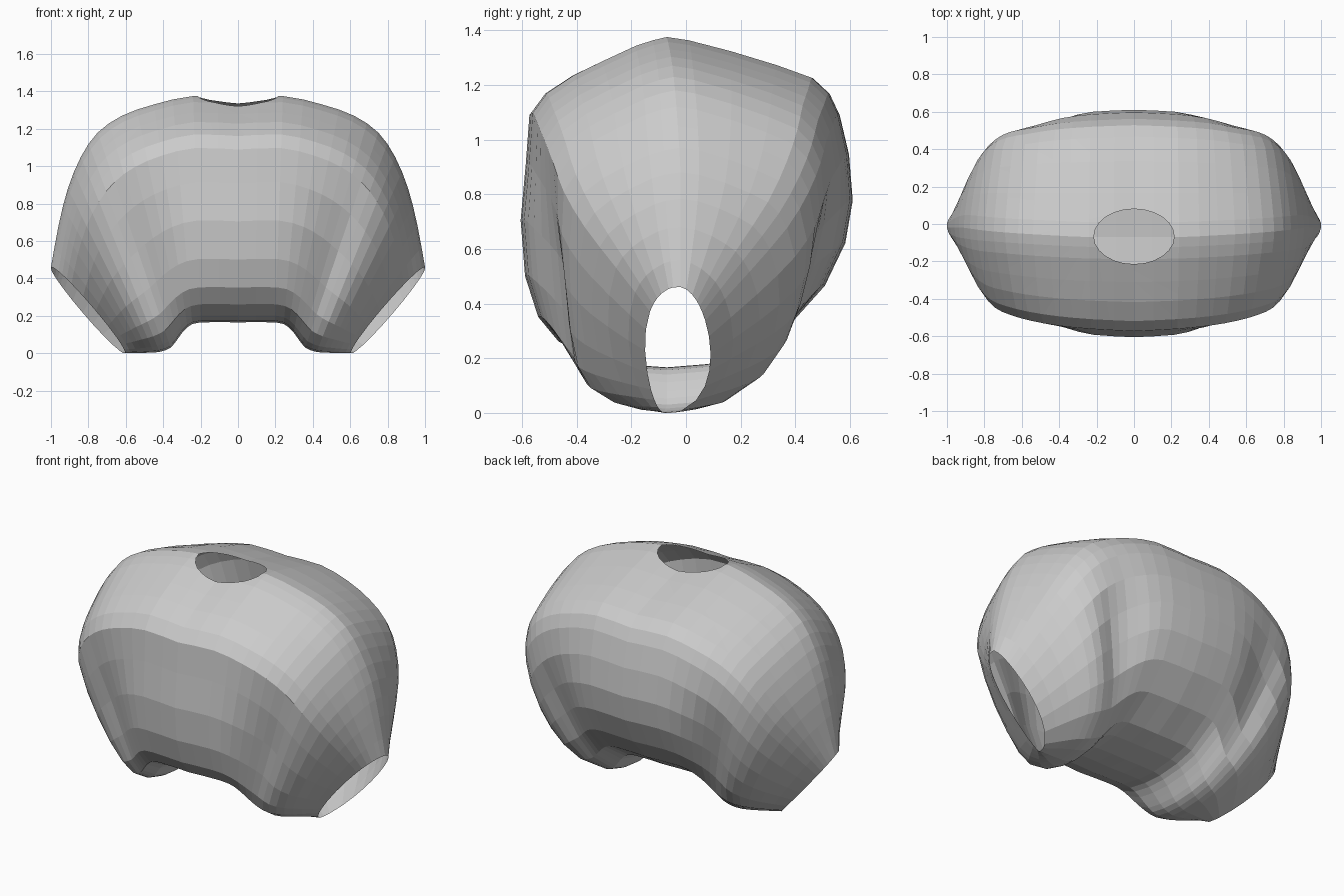
import bpy, bmesh, math
from mathutils import Vector

if "Cube" in bpy.data.objects:
    bpy.data.objects.remove(bpy.data.objects["Cube"])

# Stations from the middle to a side opening:
# bottom x,z | top x,z | front y, back y | bottom and top centre y | roundness | fold depth
STATIONS = [
    (0.00, .165, 0.00, 1.365, -.605, .61, -.07, -.07, 0.0, 0),
    (0.20, .165, 0.24, 1.375, -.592, .60, -.07, -.07, 0.0, 0),
    (0.27, .140, 0.45, 1.330, -.575, .585, -.07, -.06, 0.03, .04),
    (0.32, .080, 0.62, 1.270, -.55, .56, -.07, -.05, 0.06, .12),
    (0.36, .030, 0.75, 1.180, -.52, .54, -.07, -.04, 0.12, .17),
    (0.42, .007, 0.84, 1.050, -.485, .50, -.08, -.03, 0.25, .11),
    (0.48, .003, 0.91, 0.880, -.41, .42, -.08, -.02, 0.45, .06),
    (0.54, .001, 0.96, 0.680, -.29, .275, -.08, -.02, 0.75, .02),
    (0.605, .00, 1.00, 0.460, -.15, .09, -.08, -.02, 1.0, 0),
]
# Half profiles: (outward fraction, height fraction), bottom to top
BACK = [(0, 0), (.22, .01), (.4, .035), (.66, .13), (.85, .25), (.96, .38), (1, .51),
        (.98, .65), (.93, .77), (.88, .83), (.79, .877), (.6, .915), (.35, .957), (.12, .99)]
FRONT = [(0, 1), (.1, .99), (.22, .973), (.45, .927), (.65, .885), (.84, .83), (.94, .77),
         (.965, .62), (1, .45), (.97, .28), (.88, .155), (.74, .08), (.5, .03), (.25, .008)]


def smooth(rows, steps=2):
    """Catmull-Rom refinement of the station rows."""
    out = []
    for i in range(len(rows) - 1):
        p0, p1, p2 = rows[max(i - 1, 0)], rows[i], rows[i + 1]
        p3 = rows[min(i + 2, len(rows) - 1)]
        for k in range(steps):
            t = k / steps
            out.append([.5 * (2 * b + (c - a) * t + (2 * a - 5 * b + 4 * c - d) * t * t
                              + (3 * b - a - 3 * c + d) * t ** 3)
                        for a, b, c, d in zip(p0, p1, p2, p3)])
    return out + [list(rows[-1])]


def ring(row, side):
    """One closed cross-section lying between the bottom and top paths."""
    bx, bz, tx, tz, yf, yb, cb, ct, rnd, fold = row
    pts = []
    for half, ext, sgn in ((BACK, yb, 1), (FRONT, yf, -1)):
        for out, v in half:
            ellipse = 2 * math.sqrt(v * (1 - v))
            out = out + (ellipse - out) * rnd
            out *= 1 - fold * math.sin(math.pi * min(v / .7, 1))
            yc = cb + (ct - cb) * v
            # the side openings face slightly forwards
            skew = .03 * sgn * ellipse * max(0, rnd) ** 3
            pts.append((side * (bx + (tx - bx) * v + .75 * skew), yc + (ext - yc) * out,
                        max(0, bz + (tz - bz) * v - .66 * skew)))
    return pts


# Body shell: lofted from the left opening to the right opening
rows = smooth(STATIONS)
sections = [ring(r, -1) for r in reversed(rows[1:])] + [ring(r, 1) for r in rows]
bm = bmesh.new()
loops = [[bm.verts.new(p) for p in s] for s in sections]
n = len(loops[0])
for a, b in zip(loops, loops[1:]):
    for j in range(n):
        k = (j + 1) % n
        bm.faces.new((a[j], b[j], b[k], a[k]))

# Oval top opening: trim by tangent planes, then remove what is inside
cx, cy, rx, ry, sides = 0, -.067, .213, .146, 24
inside = [f for f in bm.faces if f.calc_center_median().z > 1.1]
for i in range(sides):
    ang = 2 * math.pi * (i + .5) / sides
    normal = Vector((math.cos(ang) / rx, math.sin(ang) / ry, 0))
    point = Vector((cx + rx * math.cos(ang), cy + ry * math.sin(ang), 0))
    geom = set(inside)
    for f in inside:
        geom.update(f.edges)
        geom.update(f.verts)
    res = bmesh.ops.bisect_plane(bm, geom=list(geom), dist=1e-5,
                                 plane_co=point, plane_no=normal)
    faces = {g for g in res['geom'] if isinstance(g, bmesh.types.BMFace)}
    inside = [f for f in faces if (f.calc_center_median() - point).dot(normal) < 0]
bmesh.ops.delete(bm, geom=inside, context='FACES')

bmesh.ops.recalc_face_normals(bm, faces=bm.faces[:])
side_face = max(bm.faces, key=lambda f: f.calc_center_median().y)
if side_face.normal.y < 0:
    bmesh.ops.reverse_faces(bm, faces=bm.faces[:])
mesh = bpy.data.meshes.new("body_shell")
bm.to_mesh(mesh)
bm.free()
body = bpy.data.objects.new("body_shell", mesh)
bpy.context.collection.objects.link(body)
